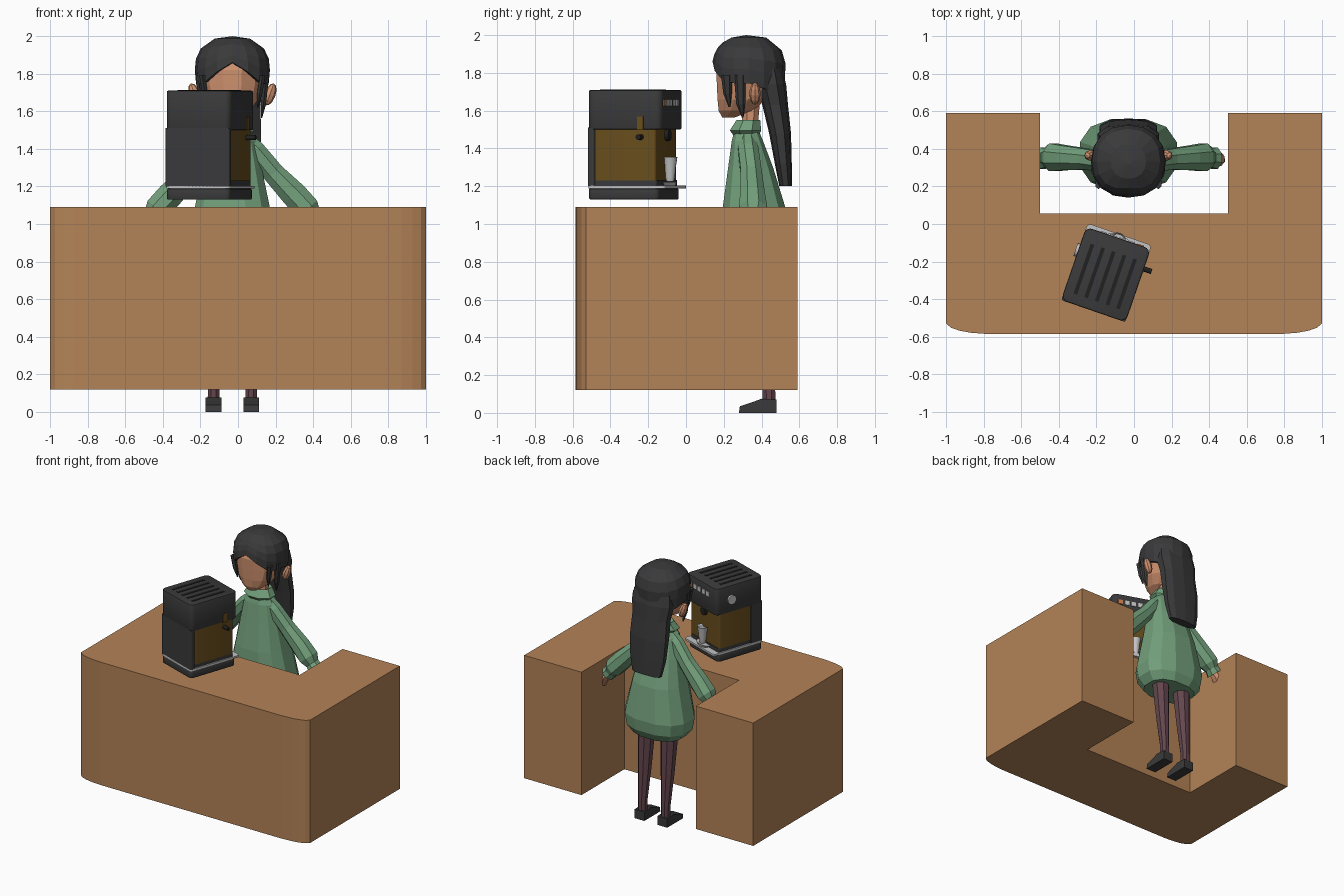
import bpy, bmesh, math
from mathutils import Matrix, Vector

if "Cube" in bpy.data.objects:
    bpy.data.objects.remove(bpy.data.objects["Cube"])


def material(name, rgb):
    m = bpy.data.materials.new(name)
    m.diffuse_color = (*rgb, 1)
    m.use_nodes = True
    m.node_tree.nodes["Principled BSDF"].inputs["Base Color"].default_value = m.diffuse_color
    return m


WOOD = material("wood", (0.45, 0.225, 0.095))
HAIR = material("charcoal", (0.042, 0.042, 0.044))
SKIN = material("skin", (0.64, 0.29, 0.16))
GREEN = material("sage green", (0.17, 0.35, 0.2))
PLUM = material("plum", (0.125, 0.06, 0.075))
AMBER = material("amber brown", (0.14, 0.075, 0.012))
SILVER = material("silver", (0.55, 0.55, 0.56))
ORANGE = material("orange", (0.6, 0.2, 0.07))
BLACK = material("black", (0.015, 0.015, 0.016))
CX = -0.03  # centre line of the figure


def finish(name, bm, mat, matrix=None):
    if matrix:
        bm.transform(matrix)
    bmesh.ops.recalc_face_normals(bm, faces=bm.faces)
    me = bpy.data.meshes.new(name)
    bm.to_mesh(me)
    bm.free()
    me.materials.append(mat)
    ob = bpy.data.objects.new(name, me)
    bpy.context.collection.objects.link(ob)
    return ob


def skin_rings(bm, rings, caps=True):
    rows = [[bm.verts.new(p) for p in r] for r in rings]
    n = len(rows[0])
    for a, b in zip(rows, rows[1:]):
        for i in range(n):
            j = (i + 1) % n
            bm.faces.new((a[i], a[j], b[j], b[i]))
    if caps:
        bm.faces.new(rows[0])
        bm.faces.new(rows[-1])
    return rows


def rounded(a, p):
    c, s = math.cos(a), math.sin(a)
    return (math.copysign(abs(c) ** (2 / p), c), math.copysign(abs(s) ** (2 / p), s))


def loft(name, rings, mat, n=10, p=2.0, matrix=None):
    """Rings are (z, centre x, centre y, radius x, radius y)."""
    bm = bmesh.new()
    unit = [rounded(2 * math.pi * (i + 0.5) / n, p) for i in range(n)]
    skin_rings(bm, [[(cx + rx * u, cy + ry * v, z) for u, v in unit]
                    for z, cx, cy, rx, ry in rings])
    return finish(name, bm, mat, matrix)


def tube(name, path, mat, side, n=8):
    """Path points are (offset from centre line, y, z, radius in plane, radius in y)."""
    bm = bmesh.new()
    rings = []
    for k, (u, y, z, r, ry) in enumerate(path):
        a, b = path[max(k - 1, 0)], path[min(k + 1, len(path) - 1)]
        d = Vector((b[0] - a[0], b[2] - a[2])).normalized()
        ring = []
        for i in range(n):
            t = 2 * math.pi * (i + 0.5) / n
            c, s = r * math.cos(t), ry * math.sin(t)
            ring.append((CX + side * (u - d.y * c), y + s, z + d.x * c))
        rings.append(ring)
    skin_rings(bm, rings)
    return finish(name, bm, mat)


def prism(name, pts, axis, lo, hi, mat):
    """Extrude a 2D outline along x (outline in y, z) or z (outline in x, y)."""
    bm = bmesh.new()
    put = (lambda p, t: (t, *p)) if axis == "x" else (lambda p, t: (*p, t))
    skin_rings(bm, [[put(p, t) for p in pts] for t in (lo, hi)])
    return finish(name, bm, mat)


# counter: U-shaped block with softened front corners
corner = [(1, -0.53), (0.975, -0.552), (0.93, -0.568), (0.87, -0.579), (0.79, -0.585)]
outline = ([(-0.5, 0.055), (-0.5, 0.59), (-1, 0.59)] + [(-x, y) for x, y in corner]
           + corner[::-1] + [(1, 0.59), (0.5, 0.59), (0.5, 0.055)])
prism("counter", outline, "z", 0.12, 1.09, WOOD)

# dress and folded collar
loft("dress", [(0.68, CX, 0.37, 0.2, 0.15), (0.74, CX, 0.37, 0.25, 0.185),
               (0.83, CX, 0.37, 0.265, 0.195), (1.09, CX, 0.36, 0.205, 0.17),
               (1.3, CX, 0.342, 0.16, 0.122), (1.44, CX, 0.325, 0.13, 0.085),
               (1.5, CX, 0.32, 0.085, 0.065)], GREEN, 12, 2.5)
loft("collar", [(1.465, CX, 0.32, 0.09, 0.07), (1.495, CX, 0.315, 0.125, 0.09),
                (1.55, CX, 0.33, 0.085, 0.068), (1.53, CX, 0.33, 0.06, 0.05)], GREEN, 8)

# neck and head
loft("neck", [(1.48, CX, 0.335, 0.05, 0.045), (1.7, CX, 0.35, 0.05, 0.05)], SKIN, 8)
loft("head", [(1.565, CX, 0.225, 0.04, 0.035), (1.6, CX, 0.265, 0.095, 0.095),
              (1.66, CX, 0.295, 0.14, 0.132), (1.74, CX, 0.325, 0.165, 0.167),
              (1.82, CX, 0.333, 0.172, 0.178), (1.9, CX, 0.335, 0.15, 0.155)], SKIN, 12, 2.2)

# hair cap with a hairline that peaks at the middle of the forehead
bm = bmesh.new()
n, steps = 16, 5
rings = []
for k in range(steps):
    ring = []
    for i in range(n):
        a = 2 * math.pi * i / n - math.pi / 2
        front = max(0.0, 1 - abs(math.remainder(a + math.pi / 2, 2 * math.pi)) / 0.9)
        back = max(0.0, math.sin(a))
        low = 1.745 + 0.115 * front - 0.07 * back
        z = low + (1.987 - low) * (k / (steps - 1)) ** 0.85
        h = (z - 1.82) / 0.18
        r = (1 - h ** 2.4) ** (1 / 2.4) if h > 0 else 1 + 0.08 * h
        u, v = rounded(a, 2.2)
        ring.append((CX + 0.2 * r * u, 0.333 + 0.195 * r * v, z))
    rings.append(ring)
rows = skin_rings(bm, rings, False)
tip = bm.verts.new((CX, 0.32, 2.0))
for i in range(n):
    bm.faces.new((rows[-1][i], rows[-1][(i + 1) % n], tip))
cap = finish("hair_cap", bm, HAIR)
sol = cap.modifiers.new("thickness", "SOLIDIFY")
sol.thickness = 0.025

# long hair down the back
loft("long_hair", [(1.2, CX, 0.528, 0.125, 0.034), (1.32, CX, 0.515, 0.15, 0.045),
                   (1.48, CX, 0.498, 0.16, 0.058), (1.63, CX, 0.472, 0.155, 0.068),
                   (1.74, CX, 0.45, 0.17, 0.08), (1.82, CX, 0.44, 0.16, 0.07)], HAIR, 10, 2.5)

shoe = [(0.28, 0), (0.48, 0), (0.48, 0.07), (0.4, 0.075), (0.36, 0.06), (0.285, 0.035)]
for side, tag in ((-1, "left"), (1, "right")):
    # sleeve, cuff and hand
    tube(tag + "_sleeve", [(0.06, 0.325, 1.45, 0.05, 0.05), (0.12, 0.33, 1.39, 0.06, 0.058),
                           (0.22, 0.345, 1.27, 0.062, 0.06), (0.33, 0.352, 1.155, 0.075, 0.07),
                           (0.4, 0.355, 1.08, 0.073, 0.08), (0.43, 0.355, 1.04, 0.05, 0.058)],
         GREEN, side)
    tube(tag + "_cuff", [(0.415, 0.355, 1.06, 0.045, 0.05), (0.46, 0.35, 1.01, 0.057, 0.062)],
         GREEN, side)
    tube(tag + "_hand", [(0.43, 0.35, 1.04, 0.025, 0.03), (0.475, 0.35, 0.98, 0.028, 0.042),
                         (0.495, 0.345, 0.94, 0.02, 0.035), (0.505, 0.34, 0.9, 0.01, 0.018)],
         SKIN, side, 6)
    # leg and shoe
    x = CX + side * 0.1
    loft(tag + "_leg", [(0.05, x, 0.44, 0.034, 0.036), (0.14, x, 0.438, 0.033, 0.037),
                        (0.4, x, 0.415, 0.05, 0.053), (0.72, x, 0.39, 0.065, 0.068)], PLUM, 8)
    prism(tag + "_shoe", shoe, "x", x - 0.042, x + 0.042, HAIR)
    # ear
    bm = bmesh.new()
    bmesh.ops.create_uvsphere(bm, u_segments=8, v_segments=6, radius=1)
    finish(tag + "_ear", bm, SKIN, Matrix.Translation((CX + side * 0.2, 0.365, 1.69))
           @ Matrix.Rotation(side * 0.35, 4, "Y")
           @ Matrix.Diagonal((0.03, 0.03, 0.062, 1)))
    # loose locks beside the face
    for k, (u, y, low, w) in enumerate(((0.145, 0.215, 1.62, 0.03), (0.165, 0.285, 1.565, 0.032))):
        loft(f"{tag}_lock_{k + 1}", [(low, CX + side * (u - 0.01), y + 0.015, 0.004, 0.005),
                                     (low + 0.07, CX + side * u, y + 0.005, 0.016, w * 0.75),
                                     (1.79, CX + side * (u + 0.015), y, 0.018, w)], HAIR, 6)

# coffee machine, turned on the counter
M = Matrix.Translation((-0.15, -0.27, 0)) @ Matrix.Rotation(math.radians(-19), 4, "Z")


def box(name, xs, ys, zs, mat, round_corners=0.0, soft=0.0):
    bm = bmesh.new()
    bmesh.ops.create_cube(bm, size=1)
    size = [b - a for a, b in (xs, ys, zs)]
    mid = [(a + b) / 2 for a, b in (xs, ys, zs)]
    bm.transform(Matrix.Translation(mid) @ Matrix.Diagonal((*size, 1)))
    if round_corners:
        up = [e for e in bm.edges if abs(e.verts[0].co.z - e.verts[1].co.z) > 1e-4]
        bmesh.ops.bevel(bm, geom=up, offset=round_corners, segments=4, profile=0.5,
                        affect="EDGES")
    if soft:
        rim = [e for e in bm.edges if abs(e.verts[0].co.z - e.verts[1].co.z) < 1e-4]
        bmesh.ops.bevel(bm, geom=rim, offset=soft, segments=2, profile=0.5, affect="EDGES")
    return finish(name, bm, mat, M)


def disc(name, pos, axis, radius, depth, mat):
    bm = bmesh.new()
    bmesh.ops.create_cone(bm, cap_ends=True, segments=16, radius1=radius, radius2=radius,
                          depth=depth)
    return finish(name, bm, mat, M @ Matrix.Translation(pos)
                  @ Matrix.Rotation(math.pi / 2, 4, axis))


box("machine_base", (-0.178, 0.178), (-0.203, 0.19), (1.13, 1.188), HAIR, 0.025, 0.006)
box("drip_tray", (-0.18, 0.18), (-0.205, 0.228), (1.188, 1.203), SILVER, 0.02)
box("tray_grate", (-0.17, 0.17), (-0.2, 0.18), (1.2, 1.232), HAIR, 0.015)
box("machine_back", (-0.18, 0.18), (-0.205, -0.165), (1.2, 1.51), HAIR, 0.012)
box("side_column", (-0.18, -0.1), (-0.2, -0.1), (1.2, 1.51), HAIR)
box("machine_body", (-0.172, 0.174), (-0.17, 0.175), (1.23, 1.51), AMBER, 0.015)
box("machine_top", (-0.182, 0.182), (-0.205, 0.207), (1.5, 1.71), HAIR, 0.035, 0.008)
box("side_notch", (0.178, 0.186), (0.075, 0.11), (1.5, 1.57), AMBER)
for i in range(5):  # vent slots on the lid
    x = -0.12 + 0.06 * i
    box(f"vent_{i + 1}", (x - 0.01, x + 0.01), (-0.15, 0.13), (1.708, 1.713), BLACK)
for i in range(5):  # control buttons
    x = 0.125 - 0.052 * i
    box(f"button_{i + 1}", (x - 0.018, x + 0.018), (0.2, 0.212), (1.625, 1.66),
        SILVER if i else ORANGE)
disc("side_dial", (-0.186, 0.075, 1.6), "Y", 0.036, 0.02, SILVER)
disc("steam_knob", (0.195, 0.095, 1.46), "Y", 0.014, 0.06, BLACK)
disc("brew_spout", (0, 0.175, 1.47), "X", 0.03, 0.04, BLACK)

# cup on its saucer
loft("saucer", [(1.2, 0, 0.19, 0.05, 0.03), (1.222, 0, 0.19, 0.075, 0.035)], SILVER, 14, matrix=M)
cup = loft("cup", [(1.225, 0, 0.197, 0.02, 0.02), (1.25, 0, 0.197, 0.026, 0.026),
                   (1.3, 0, 0.197, 0.03, 0.03), (1.355, 0, 0.197, 0.042, 0.038),
                   (1.34, 0, 0.197, 0.034, 0.03)], SILVER, 14, matrix=M)

# smooth the rounded machine parts, keep their edges sharp
bpy.ops.object.select_all(action="DESELECT")
for name in ("cup", "saucer", "machine_top", "machine_base", "drip_tray", "side_dial",
             "steam_knob", "brew_spout", "machine_body"):
    bpy.data.objects[name].select_set(True)
bpy.context.view_layer.objects.active = cup
bpy.ops.object.shade_smooth_by_angle(angle=math.radians(35))
